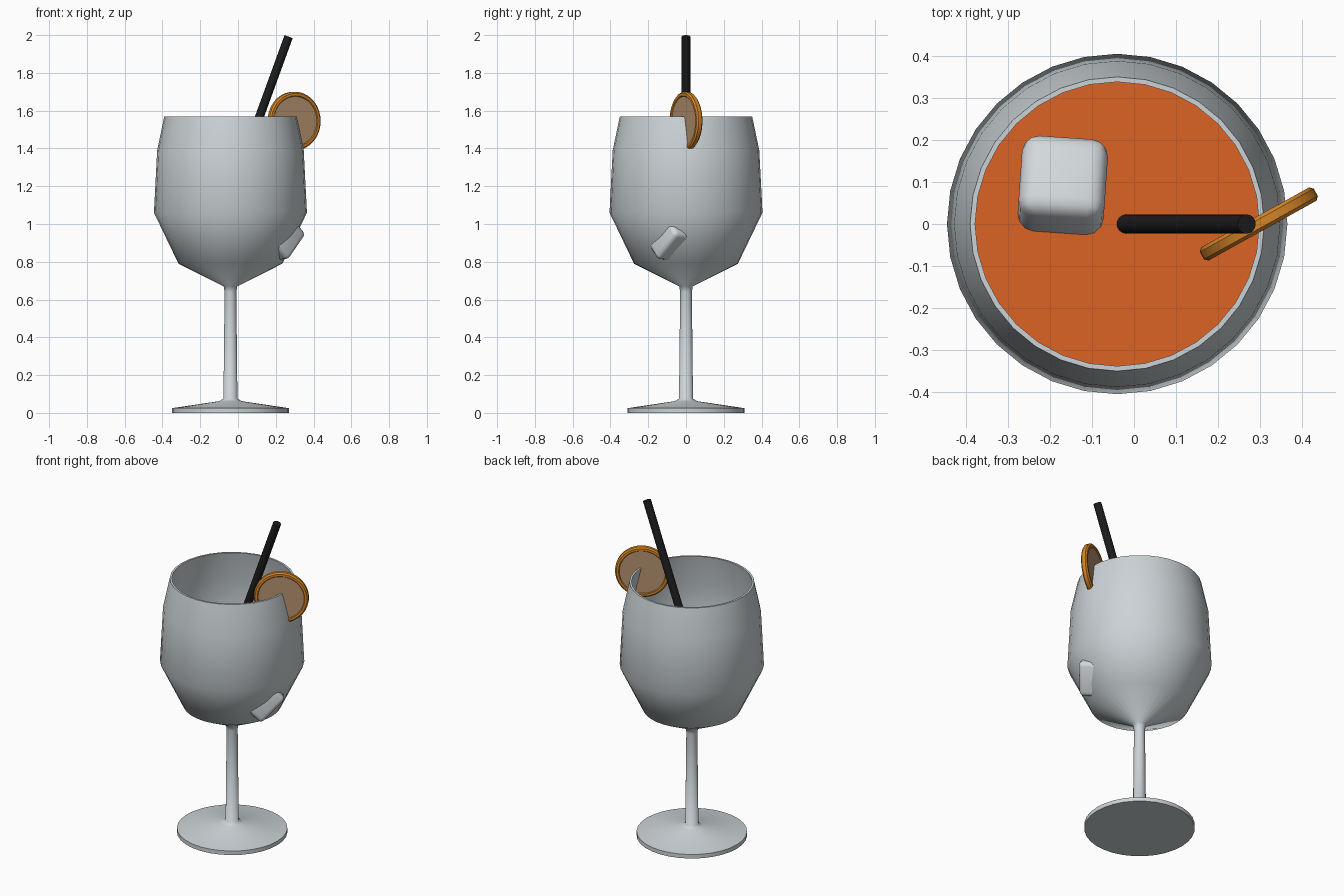
import bpy, bmesh, math
from mathutils import Matrix, Vector

if "Cube" in bpy.data.objects:
    bpy.data.objects.remove(bpy.data.objects["Cube"])

CX = -0.04   # axis of the glass


def material(name, rgb):
    m = bpy.data.materials.new(name)
    m.diffuse_color = (*rgb, 1)
    m.use_nodes = True
    m.node_tree.nodes["Principled BSDF"].inputs["Base Color"].default_value = m.diffuse_color
    return m


GLASS = material("pale_glass", (0.60, 0.65, 0.67))
ICE = material("ice", (0.65, 0.69, 0.71))
DRINK = material("orange_drink", (0.72, 0.125, 0.018))
RIND = material("orange_rind", (0.66, 0.23, 0.02))
FLESH = material("pale_flesh", (0.46, 0.29, 0.16))
BLACK = material("black_plastic", (0.012, 0.012, 0.012))


def finish(name, bm, mats, matrix=Matrix(), angle=40):
    bmesh.ops.recalc_face_normals(bm, faces=bm.faces)
    me = bpy.data.meshes.new(name)
    bm.to_mesh(me)
    bm.free()
    ob = bpy.data.objects.new(name, me)
    bpy.context.collection.objects.link(ob)
    for m in mats:
        me.materials.append(m)
    ob.matrix_world = matrix
    bpy.ops.object.select_all(action='DESELECT')
    ob.select_set(True)
    bpy.context.view_layer.objects.active = ob
    bpy.ops.object.shade_smooth_by_angle(angle=math.radians(angle))
    return ob


def lathe(profile, segments=32):
    """Spin (radius, height) points around z."""
    bm = bmesh.new()
    verts = [bm.verts.new((r, 0, z)) for r, z in profile]
    edges = [bm.edges.new(p) for p in zip(verts, verts[1:])]
    bmesh.ops.spin(bm, geom=verts + edges, cent=(0, 0, 0), axis=(0, 0, 1),
                   angle=math.tau, steps=segments, use_duplicate=False)
    bmesh.ops.remove_doubles(bm, verts=bm.verts, dist=1e-5)
    return bm


# Foot, stem and thin-walled bowl in one turned profile
at_axis = Matrix.Translation((CX, 0, 0))
finish("wine_glass", lathe([
    (0, 0.0), (0.31, 0.0), (0.31, 0.025), (0.06, 0.062), (0.037, 0.075),
    (0.031, 0.64), (0.036, 0.67), (0.275, 0.79), (0.405, 1.06),
    (0.388, 1.39), (0.35, 1.57), (0.338, 1.57), (0.376, 1.388),
    (0.393, 1.06), (0.265, 0.80), (0, 0.68)]), [GLASS], at_axis, 65)

# Drink filling the bowl
finish("drink", lathe([
    (0, 0.69), (0.255, 0.805), (0.388, 1.062), (0.38, 1.21), (0, 1.21)]),
    [DRINK], at_axis, 50)

# Tilted straw
tilt = math.radians(20)
axis = Vector((math.sin(tilt), 0, math.cos(tilt)))
length = 1.15
bm = bmesh.new()
bmesh.ops.create_cone(bm, cap_ends=True, segments=16, radius1=0.023,
                      radius2=0.023, depth=length)
centre = Vector((0.268, 0, 1.992)) - axis * length / 2
finish("straw", bm, [BLACK],
       Matrix.Translation(centre) @ Matrix.Rotation(tilt, 4, 'Y'))

# Citrus slice: rind ring with slightly sunken flesh on both faces
bm = lathe([(0, -0.013), (0.130, -0.013), (0.134, -0.018), (0.147, -0.018),
            (0.155, -0.010), (0.155, 0.010), (0.147, 0.018), (0.134, 0.018),
            (0.130, 0.013), (0, 0.013)], 40)
for f in bm.faces:
    f.material_index = int(f.calc_center_median().xy.length < 0.125)
finish("citrus_slice", bm, [RIND, FLESH],
       Matrix.Translation((0.297, 0, 1.545))
       @ Matrix.Rotation(math.radians(29), 4, 'Z')
       @ Matrix.Rotation(math.radians(90), 4, 'X'))


# Rounded ice cubes
def ice_cube(name, matrix, size, bevel):
    bm = bmesh.new()
    bmesh.ops.create_cube(bm, size=size)
    bmesh.ops.bevel(bm, geom=bm.edges[:], offset=bevel, segments=3,
                    profile=0.5, affect='EDGES')
    finish(name, bm, [ICE], matrix, 45)


ice_cube("floating_ice", Matrix.Translation((-0.17, 0.085, 1.20))
         @ Matrix.Rotation(math.radians(-4), 4, 'Z')
         @ Matrix.Rotation(math.radians(-22), 4, 'X'), 0.205, 0.04)

# Sunken cube with one edge breaking through the side of the bowl
along = Vector((0.48, 0.53, 0.70)).normalized()
out = Vector((0.86, -0.26, -0.45))
out = (out - along * out.dot(along)).normalized()
basis = Matrix((along, out, along.cross(out))).transposed().to_4x4()
ice_cube("sunken_ice", Matrix.Translation(Vector((0.305, -0.10, 0.885)) - out * 0.125)
         @ basis @ Matrix.Rotation(math.radians(45), 4, 'X'), 0.20, 0.025)
